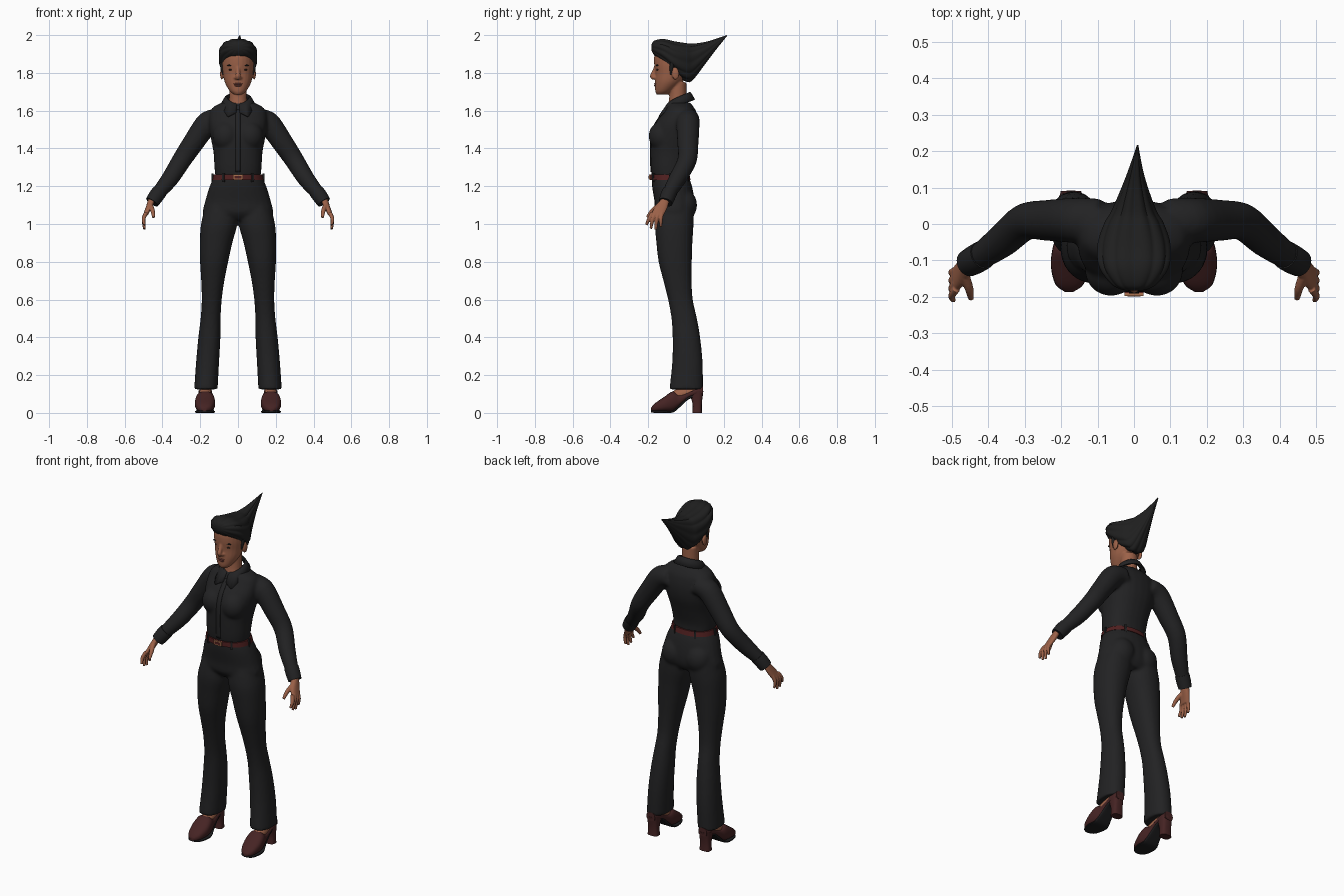
import bpy, bmesh
from math import sin, cos, pi, radians
from mathutils import Vector, Matrix

cube = bpy.data.objects.get("Cube")
if cube:
    bpy.data.objects.remove(cube, do_unlink=True)


def material(name, r, g, b):
    m = bpy.data.materials.new(name)
    m.use_nodes = True
    m.diffuse_color = (r, g, b, 1)
    shader = next(n for n in m.node_tree.nodes if n.type == 'BSDF_PRINCIPLED')
    shader.inputs["Base Color"].default_value = (r, g, b, 1)
    shader.inputs["Roughness"].default_value = 0.8
    return m


SKIN = material("brown skin", .33, .12, .065)
CLOTH = material("black cloth", .016, .016, .017)
HAIR = material("black hair", .014, .014, .014)
LEATHER = material("burgundy leather", .06, .017, .017)
BELT = material("red belt leather", .08, .014, .014)
METAL = material("copper buckle", .42, .17, .08)
SOLE = material("black sole", .012, .012, .013)
LIP = material("brown lips", .2, .06, .045)
EYE = material("dark eye", .03, .016, .012)


# A ring is a centre and two half-axis vectors
def level(z, x0, x1, y0, y1):
    return (Vector(((x0 + x1) / 2, (y0 + y1) / 2, z)),
            Vector(((x1 - x0) / 2, 0, 0)), Vector((0, (y1 - y0) / 2, 0)))


def band(z, half, y0, y1):
    return level(z, -half, half, y0, y1)


def cut(y, x, half, z0, z1):
    return (Vector((x, y, (z0 + z1) / 2)), Vector((half, 0, 0)),
            Vector((0, 0, (z1 - z0) / 2)))


def tube(points):
    pts = [Vector(p[:3]) for p in points]
    rings = []
    for i, p in enumerate(points):
        t = pts[min(i + 1, len(pts) - 1)] - pts[max(i - 1, 0)]
        u = t.cross(Vector((0, 1, 0))).normalized()
        v = t.cross(u).normalized()
        rings.append((pts[i], u * p[3], v * p[3]))
    return rings


def flipped(rings):
    m = Matrix.Scale(-1, 3, (1, 0, 0))
    return [tuple(m @ v for v in ring) for ring in rings]


def spline(a, b, c, d, t):
    return (b * 2 + (c - a) * t + (a * 2 - b * 5 + c * 4 - d) * t * t
            + (b * 3 - a - c * 3 + d) * t ** 3) / 2


def power(value, e):
    return abs(value) ** (2 / e) * (1 if value > 0 else -1)


def loft(bm, rings, n=24, e=2.0, steps=4, ridge=0.0):
    k = [rings[0]] + list(rings) + [rings[-1]]
    dense = [tuple(spline(*(k[i + j][q] for j in range(4)), s / steps) for q in range(3))
             for i in range(len(rings) - 1) for s in range(steps)] + [rings[-1]]
    rows = []
    for c, u, v in dense:
        row = []
        for i in range(n):
            a = 2 * pi * i / n
            f = 1 + ridge * (abs(sin(a * 6)) - .5)
            row.append(bm.verts.new(c + u * power(cos(a), e) * f + v * power(sin(a), e) * f))
        rows.append(row)
    for r0, r1 in zip(rows, rows[1:]):
        for i in range(n):
            j = (i + 1) % n
            bm.faces.new((r0[i], r0[j], r1[j], r1[i]))
    bm.faces.new(rows[0])
    bm.faces.new(rows[-1])


def ball(bm, loc, size):
    bmesh.ops.create_uvsphere(bm, u_segments=20, v_segments=12, radius=1,
                              matrix=Matrix.LocRotScale(Vector(loc), None, Vector(size)))


def box(bm, loc, size, turn=0.0):
    bmesh.ops.create_cube(bm, size=1, matrix=Matrix.LocRotScale(
        Vector(loc), Matrix.Rotation(turn, 3, 'Z'), Vector(size)))


def make(name, bm, mat, voxel=0.0, mirror=False):
    bmesh.ops.recalc_face_normals(bm, faces=bm.faces[:])
    for f in bm.faces:
        f.smooth = True
    me = bpy.data.meshes.new(name)
    bm.to_mesh(me)
    bm.free()
    me.set_sharp_from_angle(angle=radians(45))
    me.materials.append(mat)
    ob = bpy.data.objects.new(name, me)
    bpy.context.collection.objects.link(ob)
    if voxel:  # fuse overlapping volumes into one skin
        mod = ob.modifiers.new("fuse", 'REMESH')
        mod.mode, mod.voxel_size, mod.use_smooth_shade = 'VOXEL', voxel, True
        mod = ob.modifiers.new("relax", 'SMOOTH')
        mod.factor, mod.iterations = .5, 4
    if mirror:
        ob.modifiers.new("other side", 'MIRROR')
    return ob


# Shirt: torso, bust and sleeves
bm = bmesh.new()
loft(bm, [band(1.25, .12, -.18, .01), band(1.3, .125, -.186, .012),
          band(1.38, .13, -.188, .035), band(1.46, .145, -.185, .06),
          band(1.53, .155, -.165, .066), band(1.59, .15, -.122, .056),
          band(1.62, .13, -.105, .04), band(1.645, .08, -.09, .02)], e=2.3)
sleeve = tube([(.09, .01, 1.555, .06), (.16, .01, 1.535, .062), (.24, .01, 1.425, .056),
               (.3, .005, 1.335, .051), (.36, -.045, 1.24, .046), (.42, -.088, 1.165, .037),
               (.445, -.102, 1.13, .034)])
for rings in (sleeve, flipped(sleeve)):
    loft(bm, rings)
for s in (1, -1):
    ball(bm, (s * .063, -.128, 1.465), (.072, .07, .078))
shirt = make("shirt", bm, CLOTH, .009)

bm = bmesh.new()
loft(bm, tube([(.415, -.085, 1.172, .04), (.435, -.097, 1.145, .04),
               (.455, -.108, 1.115, .037)]), steps=2)
make("shirt_cuffs", bm, CLOTH, mirror=True)

# Button placket laid on the chest
bm = bmesh.new()
rows = [[bm.verts.new((x * .013, -.3, 1.275 + i * .015)) for x in (-1, 0, 1)] for i in range(23)]
for r0, r1 in zip(rows, rows[1:]):
    for i in range(2):
        bm.faces.new((r0[i], r0[i + 1], r1[i + 1], r1[i]))
placket = make("shirt_placket", bm, CLOTH)
wrap = placket.modifiers.new("lay", 'SHRINKWRAP')
wrap.target, wrap.wrap_method, wrap.use_project_y = shirt, 'PROJECT', True
thick = placket.modifiers.new("thickness", 'SOLIDIFY')
thick.thickness, thick.offset = .007, 0

# Folded collar with two points at the front
bm = bmesh.new()
rows, count = [], 60
for i in range(count + 1):
    t = 2 * i / count - 1
    a = t * pi * .97
    peak = max(0, 1 - abs(abs(t) - .82) / .18)
    top = 1.665 - .035 * (abs(t) ** 1.5 * 2 - 1)
    drop = .04 + .04 * peak
    rows.append([bm.verts.new((sin(a) * rx, -.04 + cos(a) * ry - push * peak, z))
                 for rx, ry, push, z in ((.058, .056, 0, top - .03), (.06, .058, 0, top),
                                         (.07, .066, 0, top - .004),
                                         (.092, .088, .035, top - drop))])
for r0, r1 in zip(rows, rows[1:]):
    for i in range(3):
        bm.faces.new((r0[i], r0[i + 1], r1[i + 1], r1[i]))
collar = make("shirt_collar", bm, CLOTH)
collar.modifiers.new("thickness", 'SOLIDIFY').thickness = .007

# Trousers: hips, seat and flared legs
bm = bmesh.new()
loft(bm, [band(1.255, .123, -.182, .012), band(1.2, .15, -.18, .032),
          band(1.12, .174, -.167, .045), band(1.06, .186, -.162, .042),
          band(1.02, .15, -.13, .02)], e=2.2)
leg = [level(1.1, .005, .17, -.15, .04), level(1, .004, .196, -.164, .04),
       level(.9, .03, .202, -.157, .034), level(.8, .052, .201, -.145, .031),
       level(.7, .072, .195, -.12, .03), level(.6, .086, .192, -.095, .036),
       level(.5, .092, .198, -.077, .058), level(.4, .093, .21, -.071, .075),
       level(.27, .1, .222, -.073, .088), level(.125, .108, .232, -.088, .09)]
for rings in (leg, flipped(leg)):
    loft(bm, rings, e=2.2)
for s in (1, -1):
    ball(bm, (s * .078, -.015, 1.1), (.078, .074, .085))
make("trousers", bm, CLOTH, .009)

# Belt, loops and buckle
bm = bmesh.new()
loft(bm, [band(1.234, .135, -.19, .024), band(1.262, .129, -.19, .018)], n=48, e=2.2, steps=1)
make("belt", bm, BELT)
bm = bmesh.new()
for s in (1, -1):
    for deg in (35, 90, 150):
        a = radians(deg)
        box(bm, (s * .134 * sin(a), -.084 - .108 * cos(a), 1.245), (.012, .01, .046), s * a)
make("belt_loops", bm, CLOTH)
bm = bmesh.new()
box(bm, (0, -.192, 1.248), (.052, .01, .026))
make("belt_buckle", bm, METAL)
bm = bmesh.new()
box(bm, (0, -.194, 1.248), (.036, .009, .013))
make("buckle_centre", bm, BELT)

# Head with neck, nose and ears
bm = bmesh.new()
loft(bm, [band(1.685, .022, -.155, -.1), band(1.705, .045, -.163, -.07),
          band(1.75, .07, -.164, -.02), band(1.8, .08, -.163, .008),
          band(1.85, .085, -.169, .02), band(1.9, .081, -.165, .022),
          band(1.94, .055, -.13, -.01)])
loft(bm, [band(1.61, .055, -.1, .005), band(1.66, .047, -.09, .002), band(1.75, .047, -.085, .002)])
loft(bm, tube([(0, -.155, 1.85, .008), (0, -.166, 1.815, .01), (0, -.177, 1.783, .014),
               (0, -.168, 1.767, .012)]), n=12)
for s in (1, -1):
    ball(bm, (s * .086, -.055, 1.795), (.009, .02, .032))
    ball(bm, (s * .013, -.164, 1.774), (.009, .01, .008))
make("head", bm, SKIN, .005)

bm = bmesh.new()
ball(bm, (.035, -.148, 1.817), (.015, .009, .006))
make("eyes", bm, EYE, mirror=True)
bm = bmesh.new()
ball(bm, (.038, -.151, 1.84), (.021, .008, .004))
make("eyebrows", bm, HAIR, mirror=True)
bm = bmesh.new()
ball(bm, (0, -.16, 1.742), (.023, .009, .005))
ball(bm, (0, -.159, 1.733), (.02, .01, .006))
make("lips", bm, LIP)

# Hair swept back to a point
bm = bmesh.new()
loft(bm, [cut(-.183, 0, .022, 1.92, 1.95), cut(-.168, 0, .058, 1.893, 1.97),
          cut(-.12, 0, .094, 1.85, 1.979), cut(-.06, 0, .1, 1.79, 1.966),
          cut(0, 0, .082, 1.755, 1.957), cut(.035, 0, .062, 1.762, 1.954),
          cut(.1, .002, .036, 1.845, 1.963), cut(.155, .005, .018, 1.918, 1.979),
          cut(.216, .01, .002, 1.994, 2)], n=96, e=2.3, ridge=.06)
make("hair", bm, HAIR)
bm = bmesh.new()
loft(bm, tube([(.084, -.07, 1.86, .014), (.083, -.078, 1.82, .009), (.08, -.08, 1.79, .003)]), n=12)
make("sideburns", bm, HAIR, mirror=True)

# Hands
bm = bmesh.new()
loft(bm, [level(1.14, .432, .472, -.125, -.085), level(1.09, .455, .488, -.165, -.097),
          level(1.045, .478, .504, -.188, -.118)], e=2.4)
for y, tip, z in ((-.178, -.21, .995), (-.161, -.186, .975), (-.144, -.16, .97), (-.127, -.133, .985)):
    mid = (y + tip) / 2 - .003
    loft(bm, tube([(.487, y, 1.06, .011), (.5, mid, 1.025, .01), (.495, tip, z, .007)]), n=12)
loft(bm, tube([(.465, -.14, 1.1, .014), (.452, -.178, 1.07, .012), (.447, -.205, 1.035, .008)]), n=12)
make("hands", bm, SKIN, .003, mirror=True)

# Feet and heeled shoes
bm = bmesh.new()
loft(bm, [cut(-.085, .173, .028, .05, .105), cut(-.04, .173, .034, .06, .128),
          cut(.06, .173, .03, .09, .15)])
make("feet", bm, SKIN, mirror=True)
bm = bmesh.new()
loft(bm, [cut(-.186, .178, .012, .01, .026), cut(-.165, .177, .038, .006, .05),
          cut(-.115, .175, .053, .006, .085), cut(-.07, .174, .05, .009, .114),
          cut(-.035, .173, .042, .035, .1), cut(.01, .173, .037, .075, .112),
          cut(.05, .173, .036, .09, .13), cut(.09, .173, .028, .092, .142)], e=2.6)
make("shoe_uppers", bm, LEATHER, mirror=True)
bm = bmesh.new()
loft(bm, [level(0, .14, .206, .034, .084), level(.05, .142, .204, .034, .084),
          level(.115, .138, .208, .014, .092)], e=3)
make("shoe_heels", bm, LEATHER, mirror=True)
bm = bmesh.new()
loft(bm, [cut(-.184, .178, .014, .003, .013), cut(-.165, .177, .039, 0, .012),
          cut(-.115, .175, .053, 0, .012), cut(-.07, .174, .049, .002, .014),
          cut(-.035, .173, .04, .028, .044), cut(.01, .173, .034, .069, .085),
          cut(.035, .173, .032, .08, .095)], e=4)
make("shoe_soles", bm, SOLE, mirror=True)
